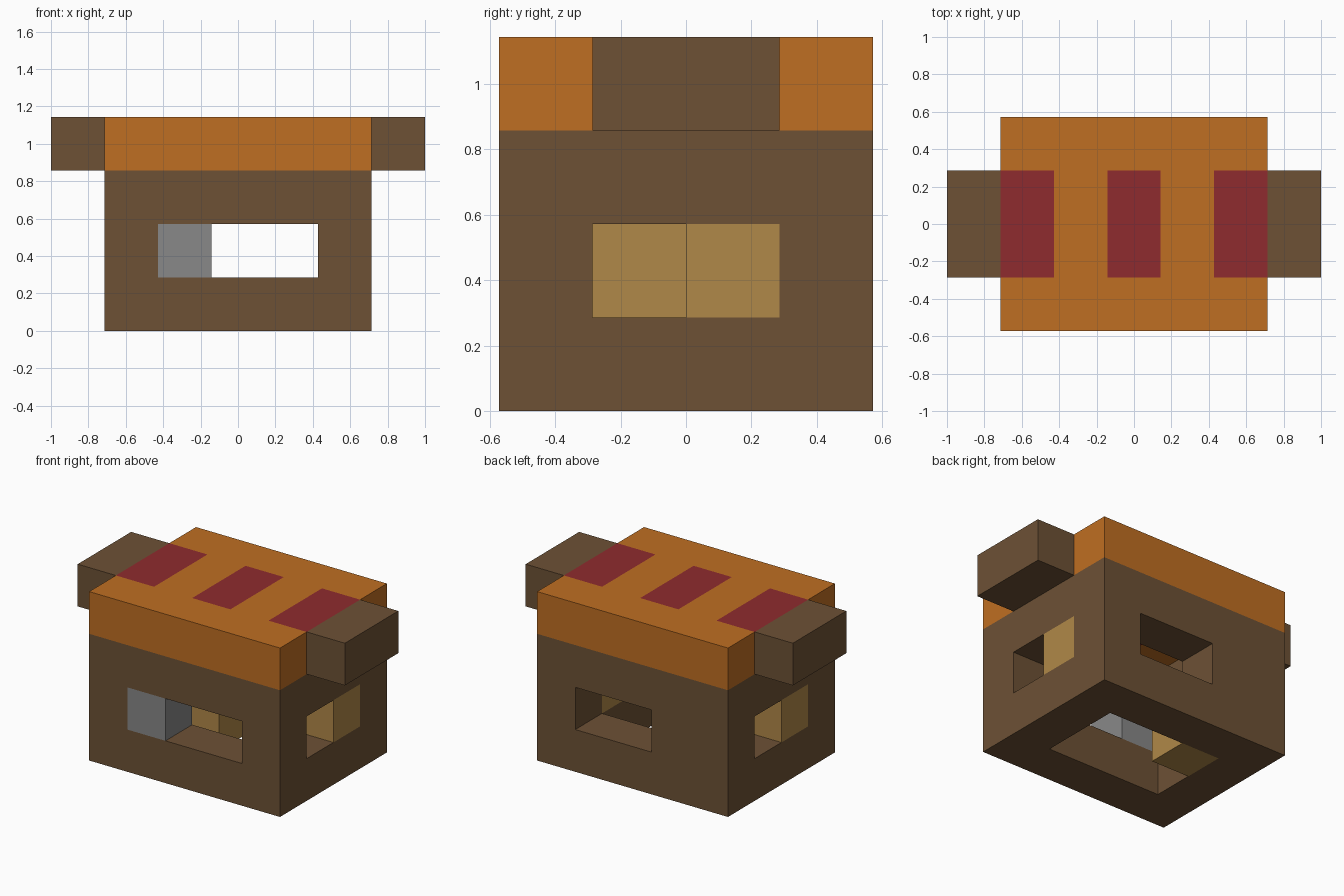
import bpy, bmesh
from itertools import product
from mathutils import Vector

cube = bpy.data.objects.get("Cube")
if cube:
    bpy.data.objects.remove(cube, do_unlink=True)

U = 2 / 7  # edge of one block


def material(name, hex_colour):
    srgb = [int(hex_colour[i:i + 2], 16) / 255 for i in (0, 2, 4)]
    col = [c / 12.92 if c < 0.04045 else ((c + 0.055) / 1.055) ** 2.4 for c in srgb] + [1]
    mat = bpy.data.materials.new(name)
    mat.use_nodes = True
    mat.diffuse_color = col
    mat.node_tree.nodes["Principled BSDF"].inputs["Base Color"].default_value = col
    return mat


brown = material("brown", "6D5135")
orange = material("orange", "BF6E22")
tan = material("tan", "B08848")
red = material("dark_red", "8F2B2E")
grey = material("grey", "888888")


def blocks(xs, ys, zs):
    return set(product(xs, ys, zs))


# Walls: hollow house with openings on all sides and an open floor
walls = blocks(range(1, 6), range(4), range(3))
walls -= blocks(range(2, 5), (1, 2), range(3))    # cavity
walls -= blocks((2, 3, 4), (0,), (1,))            # front window
walls -= blocks((3, 4), (3,), (1,))               # back window
walls -= blocks((1, 5), (1, 2), (1,))             # side windows

# Roof slab with three red panels running through it
panels = blocks((1, 3, 5), (1, 2), (3,))
roof = blocks(range(1, 6), range(4), (3,)) - panels

parts = {
    "walls": (walls, brown),
    "roof": (roof, orange),
    "roof_panels": (panels, red),
    "right_arm": (blocks((0,), (1, 2), (3,)), brown),
    "left_arm": (blocks((6,), (1, 2), (3,)), brown),
    "front_window_block": ({(2, 0, 1)}, grey),
    "right_window_block": ({(1, 1, 1)}, tan),
    "left_window_block": ({(5, 2, 1)}, tan),
    "inner_block": ({(2, 2, 0)}, tan),
}
solid = set().union(*(cells for cells, _ in parts.values()))


def build(name, cells, mat):
    """Skin the blocks, leaving out faces hidden against other blocks."""
    bm = bmesh.new()
    for cell in sorted(cells):
        centre = Vector((cell[0] - 3, cell[1] - 1.5, cell[2] + 0.5))
        for axis, sign in product(range(3), (-1, 1)):
            step = [0, 0, 0]
            step[axis] = sign
            if tuple(a + b for a, b in zip(cell, step)) in solid:
                continue
            n, u = Vector(step) / 2, Vector((0, 0, 0))
            u[(axis + 1) % 3] = 0.5
            v = n.cross(u) * 2
            bm.faces.new([bm.verts.new((centre + n + u * a + v * b) * U)
                          for a, b in ((-1, -1), (1, -1), (1, 1), (-1, 1))])
    bmesh.ops.remove_doubles(bm, verts=bm.verts, dist=0.001)
    mesh = bpy.data.meshes.new(name)
    bm.to_mesh(mesh)
    bm.free()
    mesh.materials.append(mat)
    bpy.context.collection.objects.link(bpy.data.objects.new(name, mesh))


for part, (cells, mat) in parts.items():
    build(part, cells, mat)
